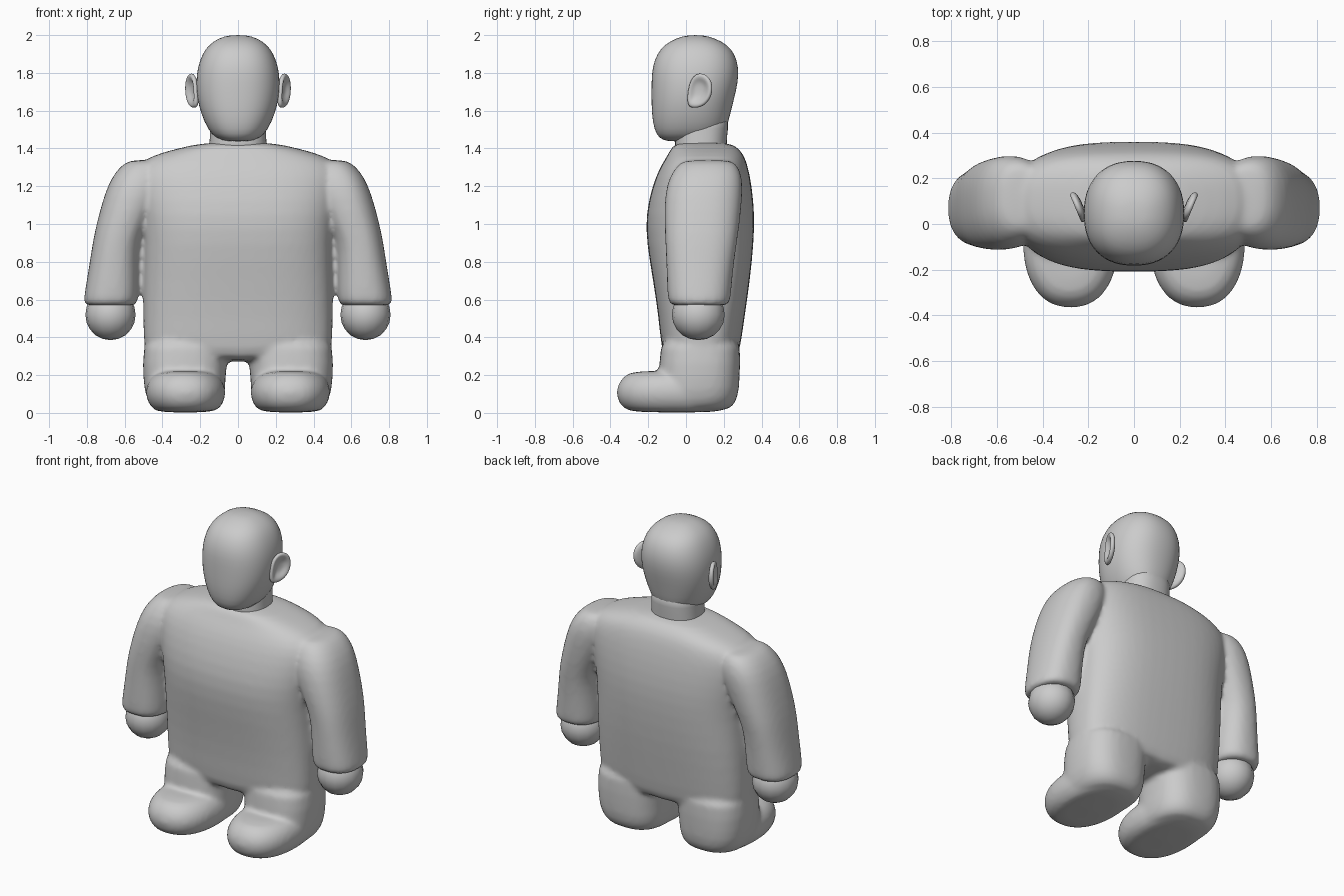
import bpy, bmesh, math
from mathutils import Vector


def ring(bm, z, x0, x1, y0, y1, n, seg=28):
    """Horizontal superellipse ring inside the given bounds."""
    out = []
    for i in range(seg):
        a = 2 * math.pi * i / seg
        c, s = math.cos(a), math.sin(a)
        px = math.copysign(abs(c) ** (2 / n), c)
        py = math.copysign(abs(s) ** (2 / n), s)
        out.append(bm.verts.new(((x0 + x1) / 2 + (x1 - x0) / 2 * px,
                                 (y0 + y1) / 2 + (y1 - y0) / 2 * py, z)))
    return out


def loft(bm, rows, n, side=1):
    """Closed skin through rows of (z, x0, x1, y0, y1)."""
    rings = []
    for z, x0, x1, y0, y1 in rows:
        a, b = sorted((x0 * side, x1 * side))
        rings.append(ring(bm, z, a, b, y0, y1, n))
    for r, q in zip(rings, rings[1:]):
        for i in range(len(r)):
            j = (i + 1) % len(r)
            bm.faces.new((r[i], r[j], q[j], q[i]))
    bm.faces.new(rings[0][::-1])
    bm.faces.new(rings[-1])


def finish(bm, name):
    bmesh.ops.recalc_face_normals(bm, faces=bm.faces)
    for f in bm.faces:
        f.smooth = True
    me = bpy.data.meshes.new(name)
    bm.to_mesh(me)
    bm.free()
    ob = bpy.data.objects.new(name, me)
    bpy.context.collection.objects.link(ob)
    return ob


def subsurf(ob, levels):
    m = ob.modifiers.new("subdivide", 'SUBSURF')
    m.levels = m.render_levels = levels


# body: torso, legs, feet and sleeves fused into one soft skin
bm = bmesh.new()
loft(bm, [(z, -w, w, y0, y1) for z, w, y0, y1 in (
    (0.27, 0.47, -0.10, 0.26), (0.32, 0.50, -0.13, 0.285), (0.50, 0.505, -0.145, 0.31),
    (0.70, 0.505, -0.175, 0.34), (0.90, 0.50, -0.21, 0.36), (1.05, 0.52, -0.215, 0.365),
    (1.20, 0.55, -0.18, 0.35), (1.30, 0.55, -0.14, 0.33), (1.36, 0.47, -0.10, 0.31),
    (1.40, 0.32, -0.08, 0.28), (1.435, 0.17, -0.055, 0.23))], 2.8)
for s in (1, -1):
    # leg
    loft(bm, [(0.005, 0.12, 0.42, -0.20, 0.21), (0.04, 0.08, 0.47, -0.17, 0.26),
              (0.12, 0.065, 0.50, -0.15, 0.285), (0.25, 0.065, 0.505, -0.14, 0.285),
              (0.45, 0.02, 0.505, -0.14, 0.30)], 2.6, s)
    # foot
    loft(bm, [(0.0, 0.14, 0.42, -0.28, 0.18), (0.025, 0.09, 0.46, -0.34, 0.22),
              (0.08, 0.065, 0.49, -0.37, 0.24), (0.14, 0.065, 0.49, -0.37, 0.24),
              (0.20, 0.10, 0.46, -0.33, 0.20), (0.225, 0.17, 0.39, -0.27, 0.15)], 2.3, s)
    # sleeve
    loft(bm, [(0.565, 0.55, 0.80, -0.07, 0.21), (0.58, 0.53, 0.82, -0.095, 0.235),
              (0.65, 0.525, 0.81, -0.10, 0.24), (0.80, 0.525, 0.785, -0.105, 0.255),
              (0.90, 0.515, 0.77, -0.11, 0.27), (1.00, 0.47, 0.75, -0.115, 0.285),
              (1.15, 0.40, 0.71, -0.115, 0.30), (1.25, 0.38, 0.67, -0.09, 0.30),
              (1.32, 0.40, 0.61, -0.04, 0.27), (1.34, 0.42, 0.56, 0.0, 0.23)], 2.4, s)
body = finish(bm, "body")
subsurf(body, 1)
rm = body.modifiers.new("fuse", 'REMESH')
rm.mode = 'VOXEL'
rm.voxel_size = 0.014
rm.use_smooth_shade = True
sm = body.modifiers.new("soften", 'SMOOTH')
sm.factor = 0.5
sm.iterations = 8

# head
bm = bmesh.new()
loft(bm, [(z, -w, w, y0, y1) for z, w, y0, y1 in (
    (1.435, 0.06, -0.10, 0.10), (1.455, 0.12, -0.145, 0.17), (1.50, 0.16, -0.17, 0.215),
    (1.58, 0.195, -0.182, 0.235), (1.66, 0.217, -0.184, 0.255), (1.75, 0.224, -0.184, 0.277),
    (1.83, 0.215, -0.18, 0.28), (1.90, 0.19, -0.155, 0.26), (1.95, 0.155, -0.115, 0.22),
    (1.985, 0.10, -0.05, 0.15), (2.0, 0.045, 0.01, 0.09))], 2.3)
subsurf(finish(bm, "head"), 1)

# neck
bm = bmesh.new()
loft(bm, [(1.36, -0.165, 0.165, -0.07, 0.22), (1.43, -0.15, 0.15, -0.055, 0.215),
          (1.50, -0.148, 0.148, -0.06, 0.222), (1.60, -0.155, 0.155, -0.06, 0.235)], 2.4)
subsurf(finish(bm, "neck"), 1)

ear_outline = [(0.0, 1.63), (0.02, 1.785), (0.09, 1.81), (0.145, 1.76),
               (0.14, 1.67), (0.09, 1.615), (0.03, 1.61)]
for s, label in ((1, "right"), (-1, "left")):
    # hand
    bm = bmesh.new()
    bmesh.ops.create_uvsphere(bm, u_segments=16, v_segments=10, radius=1)
    for v in bm.verts:
        v.co = Vector((s * 0.675 + v.co.x * 0.133, 0.065 + v.co.y * 0.14, 0.52 + v.co.z * 0.135))
    finish(bm, label + "_hand")

    # ear: slanted plate with a dished outer face
    bm = bmesh.new()
    layers = []
    for off, k in ((-0.022, 1.0), (0.014, 1.0), (0.014, 0.7), (-0.006, 0.4)):
        layers.append([bm.verts.new((s * (0.212 + 0.42 * (0.07 + (y - 0.07) * k) + off),
                                     0.07 + (y - 0.07) * k - off * 0.4,
                                     1.71 + (z - 1.71) * k)) for y, z in ear_outline])
    for a, b in zip(layers, layers[1:]):
        for i in range(len(a)):
            j = (i + 1) % len(a)
            bm.faces.new((a[i], a[j], b[j], b[i]))
    bm.faces.new(layers[0][::-1])
    bm.faces.new(layers[-1])
    subsurf(finish(bm, label + "_ear"), 2)
